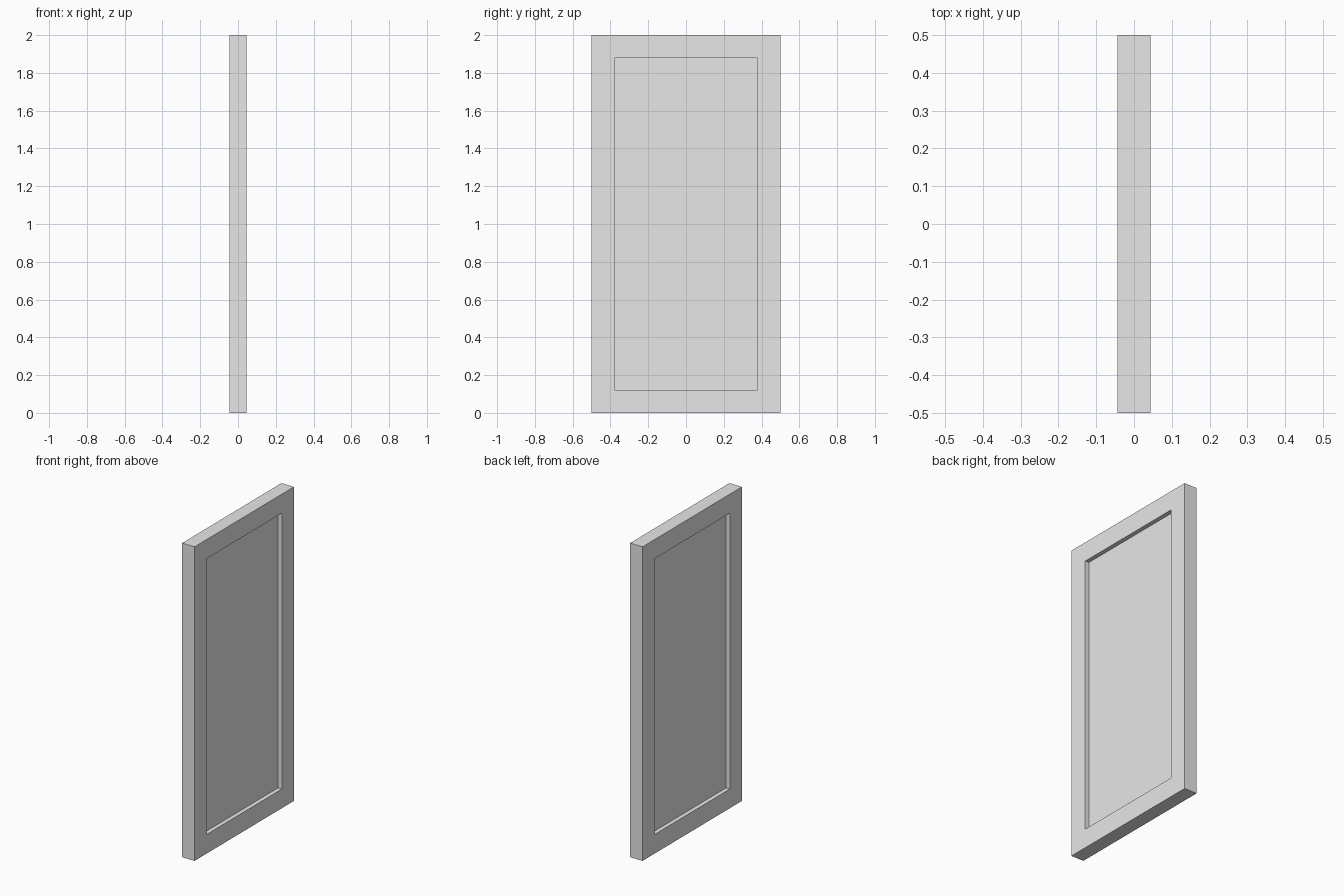
import bpy
import bmesh

WIDTH, HEIGHT, THICK = 1.0, 2.0, 0.088
BORDER, RECESS = 0.122, 0.027

cube = bpy.data.objects.get("Cube")
if cube:
    bpy.data.objects.remove(cube, do_unlink=True)

# Plain light grey material
grey = bpy.data.materials.new("light_grey")
grey.use_nodes = True
colour = (0.8, 0.8, 0.8, 1.0)
grey.diffuse_color = colour
grey.node_tree.nodes["Principled BSDF"].inputs["Base Color"].default_value = colour

# Door slab
bm = bmesh.new()
bmesh.ops.create_cube(bm, size=1.0)
bmesh.ops.scale(bm, vec=(THICK, WIDTH, HEIGHT), verts=bm.verts)
bmesh.ops.translate(bm, vec=(0, 0, HEIGHT / 2), verts=bm.verts)
bm.normal_update()

# Straight-walled recessed panel on both broad sides
broad = [f for f in bm.faces if abs(f.normal.x) > 0.9]
for face in broad:
    side = 1 if face.normal.x > 0 else -1
    bmesh.ops.inset_region(bm, faces=[face], thickness=BORDER, use_even_offset=True)
    panel = bmesh.ops.extrude_discrete_faces(bm, faces=[face])["faces"][0]
    bmesh.ops.translate(bm, vec=(-side * RECESS, 0, 0), verts=panel.verts)
bmesh.ops.recalc_face_normals(bm, faces=bm.faces)

mesh = bpy.data.meshes.new("door_panel")
bm.to_mesh(mesh)
bm.free()
mesh.materials.append(grey)
door = bpy.data.objects.new("door_panel", mesh)
bpy.context.collection.objects.link(door)
